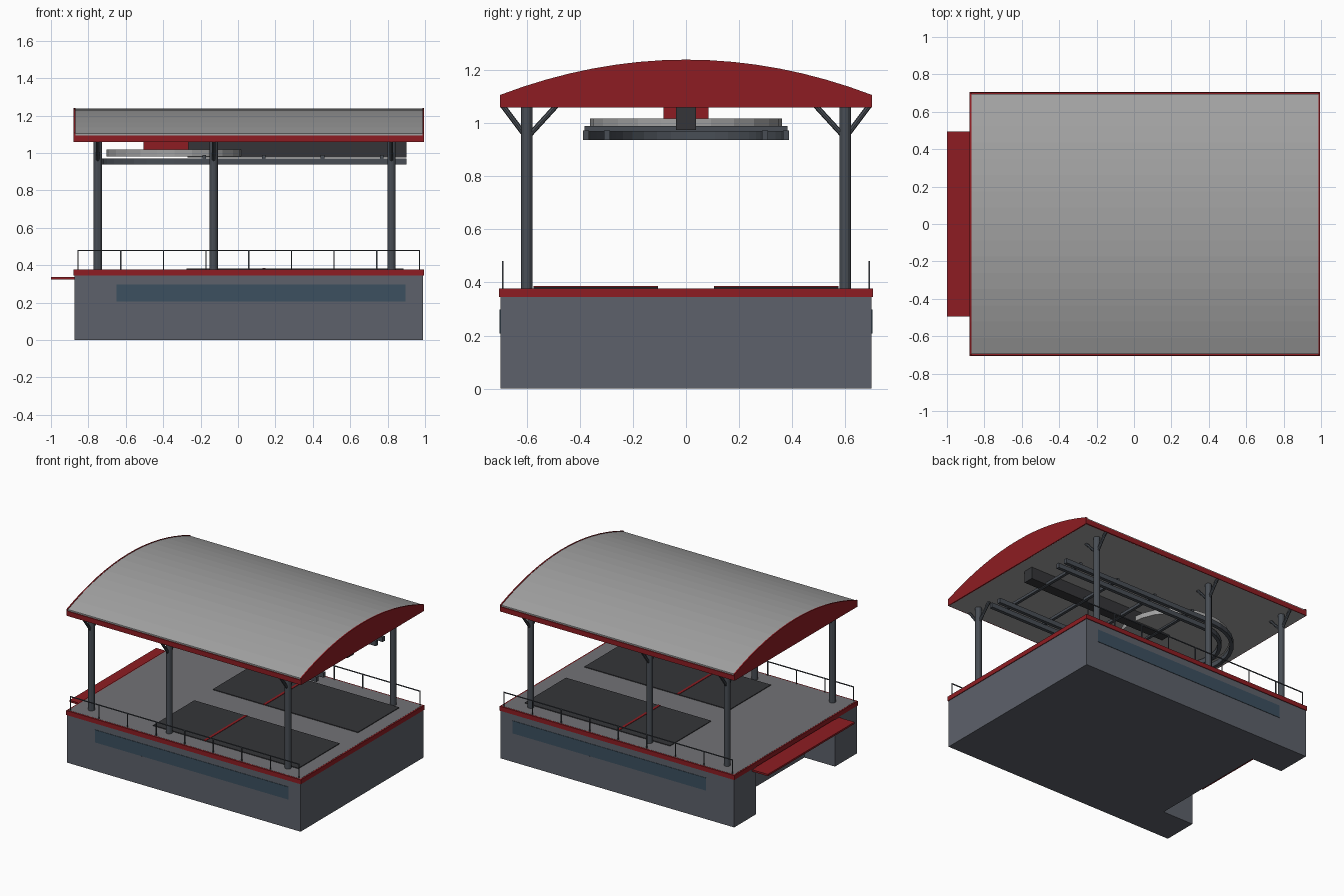
import bpy, bmesh, math
from mathutils import Vector

if "Cube" in bpy.data.objects:
    bpy.data.objects.remove(bpy.data.objects["Cube"])


def mat(name, rgb):
    m = bpy.data.materials.new(name)
    m.diffuse_color = (*rgb, 1)
    m.use_nodes = True
    m.node_tree.nodes["Principled BSDF"].inputs["Base Color"].default_value = m.diffuse_color
    return m


RED = mat("red", (0.27, 0.012, 0.016))
STEEL = mat("steel", (0.065, 0.075, 0.09))
WALL = mat("wall", (0.11, 0.12, 0.145))
DECK = mat("deck", (0.17, 0.17, 0.18))
DARK = mat("dark", (0.035, 0.036, 0.04))
GLASS = mat("glass", (0.045, 0.08, 0.115))
ROOF = mat("roof", (0.36, 0.36, 0.36))


def finish(name, bm, m):
    bmesh.ops.recalc_face_normals(bm, faces=bm.faces)
    me = bpy.data.meshes.new(name)
    bm.to_mesh(me)
    bm.free()
    me.materials.append(m)
    ob = bpy.data.objects.new(name, me)
    bpy.context.collection.objects.link(ob)
    return ob


def prism(name, pts, offset, m):
    """Extrude a closed 3D polygon along an offset."""
    bm = bmesh.new()
    f = bm.faces.new([bm.verts.new(p) for p in pts])
    r = bmesh.ops.extrude_face_region(bm, geom=[f])
    vs = [v for v in r["geom"] if isinstance(v, bmesh.types.BMVert)]
    bmesh.ops.translate(bm, verts=vs, vec=offset)
    return finish(name, bm, m)


def box(name, x, y, z, m):
    pts = [(x[0], y[0], z[0]), (x[1], y[0], z[0]), (x[1], y[1], z[0]), (x[0], y[1], z[0])]
    return prism(name, pts, (0, 0, z[1] - z[0]), m)


def rod(name, a, b, r, m, sides=8):
    a, b = Vector(a), Vector(b)
    d = b - a
    bm = bmesh.new()
    bmesh.ops.create_cone(bm, cap_ends=True, segments=sides, radius1=r, radius2=r, depth=d.length)
    bm.transform(d.to_track_quat('Z', 'Y').to_matrix().to_4x4())
    bmesh.ops.translate(bm, verts=bm.verts, vec=(a + b) / 2)
    return finish(name, bm, m)


X0, X1, W = -0.875, 0.99, 0.7
CX = -0.34  # wheel centre

# Base with a notch at the left end
outline = [(X0, -W), (X1, -W), (X1, W), (X0, W), (X0, 0.45), (-0.63, 0.45), (-0.63, -0.45), (X0, -0.45)]
prism("base", [(x, y, 0) for x, y in outline], (0, 0, 0.345), WALL)
box("entry_canopy", (-1.0, -0.865), (-0.495, 0.495), (0.325, 0.338), RED)

# Deck with red edge trim
box("deck", (X0 + 0.006, X1 - 0.006), (-W + 0.006, W - 0.006), (0.34, 0.378), DECK)
for s in (-1, 1):
    box("deck_side_trim", (X0 - 0.004, X1 + 0.005), sorted((s * 0.693, s * 0.705)), (0.345, 0.377), RED)
box("deck_left_trim", (X0 - 0.004, X0 + 0.008), (-0.694, 0.694), (0.345, 0.377), RED)
box("deck_right_trim", (X1 - 0.007, X1 + 0.005), (-0.694, 0.694), (0.345, 0.377), RED)

for s in (-1, 1):
    # Side windows, platform mats and stop lines
    box("window", (-0.65, 0.895), sorted((s * 0.69, s * 0.703)), (0.207, 0.298), GLASS)
    box("platform_mat", (-0.275, 0.885), sorted((s * 0.105, s * 0.575)), (0.375, 0.383), DARK)
    box("stop_line", (0.13, 0.148), sorted((s * 0.105, s * 0.575)), (0.378, 0.386), RED)

    # Railing
    y = s * 0.69
    for i in range(9):
        x = -0.855 + i * 1.825 / 8
        box("railing_post", (x - 0.003, x + 0.003), (y - 0.003, y + 0.003), (0.37, 0.48), STEEL)
    box("railing_bar", (-0.858, 0.973), (y - 0.003, y + 0.003), (0.475, 0.481), STEEL)

    # Roof columns with forked braces
    for x in (-0.75, -0.13, 0.82):
        rod("column", (x, s * 0.6, 0.375), (x, s * 0.6, 1.07), 0.022, STEEL, 12)
        for dy in (-0.11, 0.09):
            rod("column_brace", (x, s * 0.6, 0.945), (x, s * (0.6 + dy), 1.065), 0.01, STEEL)

# Arched roof with red ends and eaves
N = 16


def arch(x, w, lift):
    ys = [w * (1 - 2 * i / N) for i in range(N + 1)]
    return [(x, -w, 1.06), (x, w, 1.06)] + [(x, y, 1.105 + lift + 0.133 * (1 - (y / w) ** 2)) for y in ys]


prism("roof", arch(X0, W - 0.004, 0), (X1 - X0, 0, 0), ROOF)
for x in (X0 - 0.004, X1 - 0.004):
    prism("roof_gable", arch(x, W + 0.001, 0.002), (0.009, 0, 0), RED)
for s in (-1, 1):
    box("roof_eave", (X0, X1), sorted((s * 0.692, s * 0.702)), (1.06, 1.095), RED)

# Haul wheel, drive housing and main beam
rod("haul_wheel", (CX, 0, 0.982), (CX, 0, 1.018), 0.362, ROOF, 24)
box("drive_housing", (-0.505, -0.265), (-0.085, 0.085), (1.01, 1.062), RED)
box("main_beam", (-0.27, 0.9), (-0.037, 0.037), (0.975, 1.062), DARK)


# U-shaped guide rails around the wheel
def u_rail(name, r, half, z0, z1):
    bm = bmesh.new()
    rings = []
    path = [(0.9, r, 0, 1)]
    for i in range(17):
        a = math.pi / 2 + math.pi * i / 16
        c, s = math.cos(a), math.sin(a)
        path.append((CX + r * c, r * s, c, s))
    path.append((0.9, -r, 0, -1))
    for x, y, nx, ny in path:
        rings.append([bm.verts.new((x + nx * h, y + ny * h, z))
                      for h, z in ((-half, z0), (half, z0), (half, z1), (-half, z1))])
    for a, b in zip(rings, rings[1:]):
        for k in range(4):
            bm.faces.new((a[k], a[(k + 1) % 4], b[(k + 1) % 4], b[k]))
    bm.faces.new(rings[0])
    bm.faces.new(rings[-1])
    return finish(name, bm, STEEL)


u_rail("outer_rail", 0.377, 0.012, 0.938, 0.972)
u_rail("inner_rail", 0.298, 0.012, 0.938, 0.972)

# Cross ties carrying the rails
for x in (-0.18, 0.137, 0.452, 0.768):
    box("cross_tie", (x - 0.01, x + 0.01), (-0.382, 0.382), (0.97, 0.99), STEEL)
